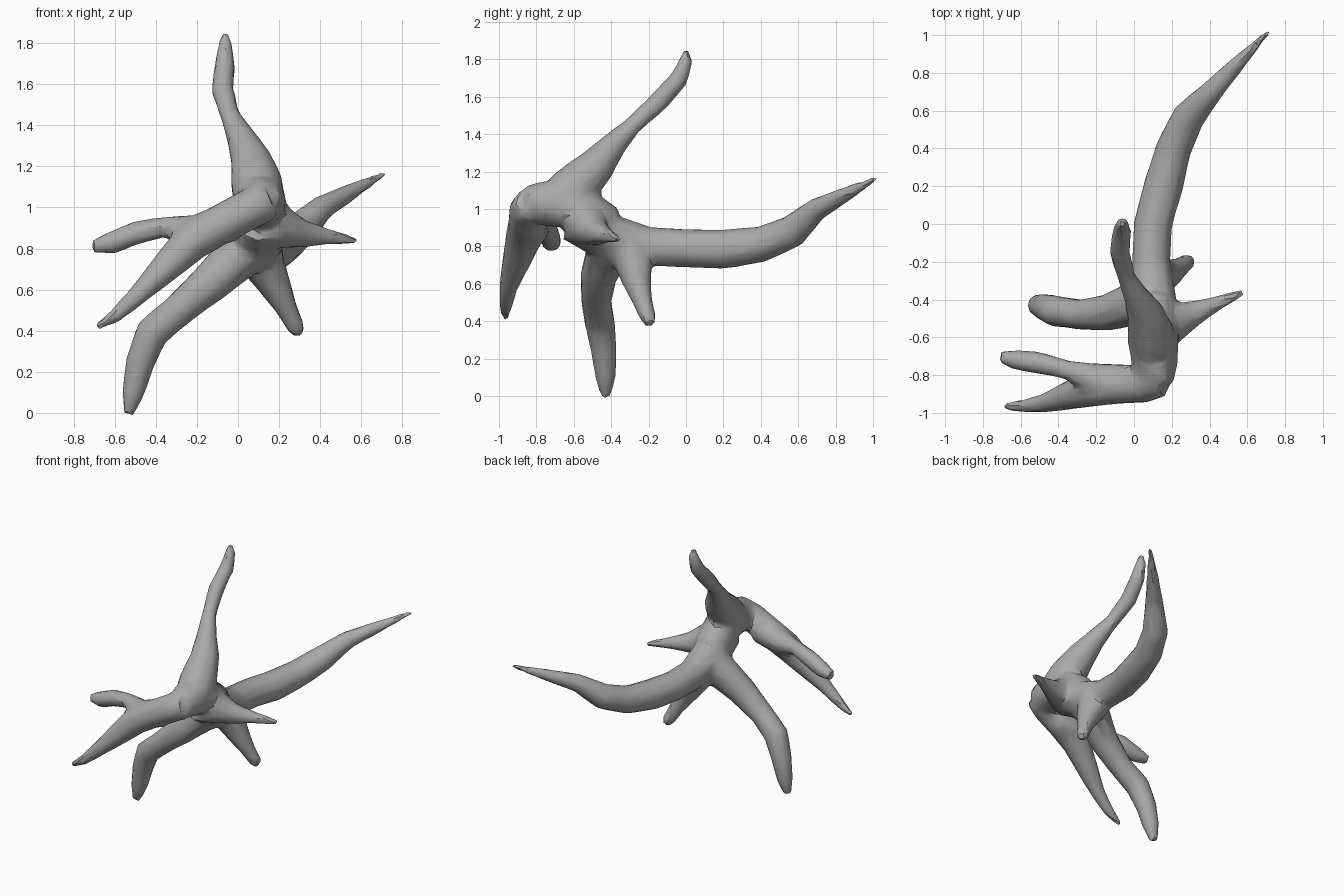
import bpy, bmesh, math
from mathutils import Vector

cube = bpy.data.objects.get("Cube")
if cube:
    bpy.data.objects.remove(cube, do_unlink=True)

# Single grey material
grey = bpy.data.materials.new("plain_grey")
grey.use_nodes = True
tone = (0.4, 0.4, 0.4, 1)
grey.diffuse_color = tone
grey.node_tree.nodes["Principled BSDF"].inputs["Base Color"].default_value = tone

SIDES = 10
bm = bmesh.new()


def limb(points):
    """Tapered tube through (x, y, z, radius) points, capped at both ends."""
    pos = [Vector(p[:3]) for p in points]
    rings, last = [], len(pos) - 1
    u = None
    for i, p in enumerate(points):
        axis = (pos[min(i + 1, last)] - pos[max(i - 1, 0)]).normalized()
        u = axis.orthogonal() if u is None else u - axis * u.dot(axis)
        u.normalize()
        v = axis.cross(u)
        rings.append([bm.verts.new(pos[i] + p[3] * (u * math.cos(a) + v * math.sin(a)))
                      for a in (math.tau * k / SIDES for k in range(SIDES))])
    for a, b in zip(rings, rings[1:]):
        for k in range(SIDES):
            n = (k + 1) % SIDES
            bm.faces.new((a[k], a[n], b[n], b[k]))
    bm.faces.new(rings[0][::-1])
    bm.faces.new(rings[-1])


# Long tail sweeping backwards
limb([(.11, -.6, .95, .13), (.1, -.42, .85, .13), (.09, -.2, .8, .105), (.1, 0, .79, .105),
      (.155, .2, .785, .108), (.21, .4, .81, .098), (.29, .57, .88, .09),
      (.41, .7, 1, .063), (.54, .84, 1.07, .045), (.715, 1.02, 1.165, .016)])
# Upper trunk to the front shoulder
limb([(.1, -.42, .9, .12), (.11, -.6, 1.02, .13), (.11, -.75, 1.03, .125),
      (.12, -.86, 1.04, .09)])
# Raised branch
limb([(.11, -.7, 1, .13), (.09, -.59, 1.12, .13), (.06, -.47, 1.24, .1),
      (.01, -.38, 1.35, .07), (-.04, -.28, 1.45, .05), (-.075, -.15, 1.57, .057),
      (-.065, -.04, 1.69, .053), (-.062, 0, 1.79, .038), (-.065, 0, 1.855, .02)])
# Side spike
limb([(.1, -.53, .93, .14), (.2, -.53, .91, .115), (.3, -.48, .875, .075),
      (.42, -.43, .86, .045), (.58, -.36, .838, .02)])
# Long lower leg
limb([(.1, -.35, .82, .13), (.01, -.42, .77, .12), (-.14, -.47, .63, .1),
      (-.29, -.48, .5, .082), (-.42, -.46, .39, .085), (-.475, -.44, .25, .073),
      (-.51, -.43, .1, .058), (-.535, -.43, -.01, .028)])
# Short lower leg
limb([(.1, -.3, .8, .12), (.13, -.28, .71, .105), (.19, -.26, .6, .077),
      (.24, -.23, .5, .054), (.285, -.2, .41, .045), (.305, -.19, .38, .028)])
# Forearm and lower finger
limb([(.14, -.82, 1.03, .1), (.05, -.85, .99, .1), (-.08, -.855, .92, .1),
      (-.22, -.87, .84, .1), (-.35, -.91, .71, .077), (-.48, -.95, .58, .052),
      (-.6, -.965, .47, .036), (-.69, -.965, .415, .02)])
# Upper finger
limb([(-.02, -.84, .93, .1), (-.22, -.82, .88, .085), (-.36, -.77, .905, .052),
      (-.5, -.735, .875, .06), (-.62, -.72, .825, .057), (-.71, -.705, .81, .035)])

bmesh.ops.recalc_face_normals(bm, faces=bm.faces)
mesh = bpy.data.meshes.new("limbs")
bm.to_mesh(mesh)
bm.free()
body = bpy.data.objects.new("branching_body", mesh)
bpy.context.scene.collection.objects.link(body)

# Fuse limbs, soften the forks and reduce to broad facets
fuse = body.modifiers.new("fuse", "REMESH")
fuse.mode = "VOXEL"
fuse.voxel_size = 0.015
soften = body.modifiers.new("soften", "SMOOTH")
soften.factor = 0.5
soften.iterations = 14
facet = body.modifiers.new("facet", "DECIMATE")
facet.ratio = 0.06

graph = bpy.context.evaluated_depsgraph_get()
result = bpy.data.meshes.new_from_object(body.evaluated_get(graph))
body.modifiers.clear()
body.data = result
result.materials.clear()
result.materials.append(grey)

bpy.ops.object.select_all(action="DESELECT")
body.select_set(True)
bpy.context.view_layer.objects.active = body
bpy.ops.object.shade_smooth_by_angle(angle=math.radians(30))
